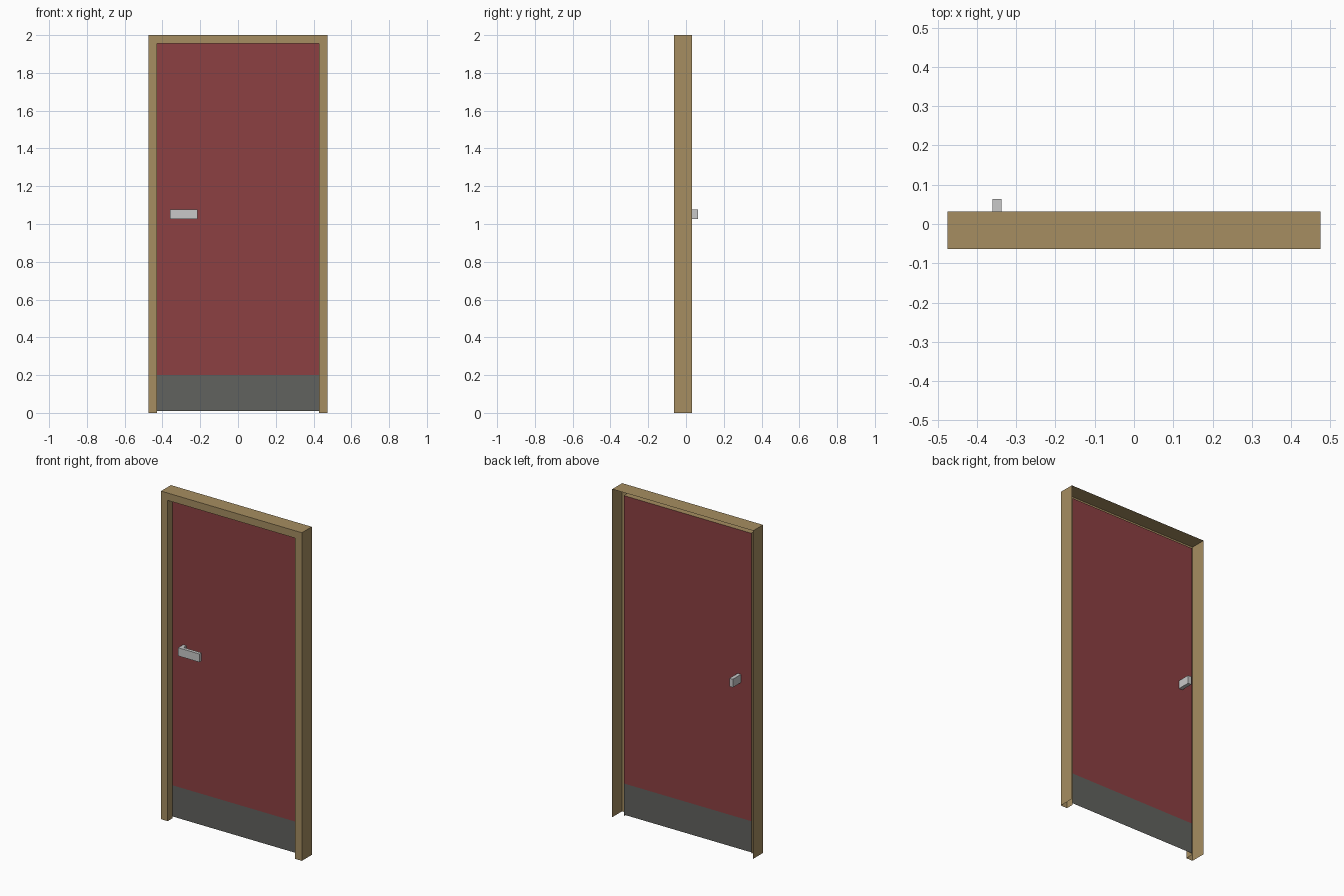
import bpy

if "Cube" in bpy.data.objects:
    bpy.data.objects.remove(bpy.data.objects["Cube"])


def material(name, rgb):
    m = bpy.data.materials.new(name)
    m.diffuse_color = (*rgb, 1)
    m.use_nodes = True
    m.node_tree.nodes["Principled BSDF"].inputs["Base Color"].default_value = m.diffuse_color
    return m


TAN = material("tan frame", (0.381, 0.270, 0.119))
RED = material("red panel", (0.262, 0.051, 0.054))
GREY = material("dark grey plate", (0.120, 0.122, 0.112))
SILVER = material("light metal", (0.578, 0.578, 0.578))


def mesh_object(name, verts, faces, mat):
    me = bpy.data.meshes.new(name)
    me.from_pydata(verts, [], faces)
    me.materials.append(mat)
    ob = bpy.data.objects.new(name, me)
    bpy.context.collection.objects.link(ob)
    return ob


def sheet(name, x, y, z0, z1, mat):
    mesh_object(name, [(-x, y, z0), (x, y, z0), (x, y, z1), (-x, y, z1)],
                [(0, 1, 2, 3)], mat)


HALF, TOP, DOOR_Y = 0.43, 1.955, -0.015
FRONT, BACK = -0.063, 0.032

# Pressed frame: open J profile (outward offset, y) swept up, across and down
profile = [(0.045, BACK), (0.045, FRONT), (0, FRONT), (0, DOOR_Y)]
verts, faces = [], []
for d, y in profile:
    w, h = HALF + d, TOP + d
    verts += [(-w, y, 0), (-w, y, h), (w, y, h), (w, y, 0)]
for i in range(3):
    for j in range(3):
        a = 4 * i + j
        faces.append((a, a + 4, a + 5, a + 1))
mesh_object("door_frame", verts, faces, TAN)

# Door leaf: upper panel and kick plate
sheet("door_panel", HALF, DOOR_Y, 0.2, TOP, RED)
sheet("kick_plate", HALF, DOOR_Y, 0.01, 0.2, GREY)

# Handle: L-shaped front lever with stem, and a plain stem on the back
X0, X1, X2, Z0, Z1 = -0.36, -0.337, -0.215, 1.026, 1.076


def prism(name, outline):
    n = len(outline)
    v = [(x, y, z) for z in (Z0, Z1) for x, y in outline]
    f = [tuple(reversed(range(n))), tuple(range(n, 2 * n))]
    f += [(i, (i + 1) % n, n + (i + 1) % n, n + i) for i in range(n)]
    mesh_object(name, v, f, SILVER)


prism("front_lever", [(X0, FRONT), (X2, FRONT), (X2, -0.043),
                      (X1, -0.043), (X1, DOOR_Y), (X0, DOOR_Y)])
prism("back_handle", [(X0, DOOR_Y), (X1, DOOR_Y), (X1, 0.063), (X0, 0.063)])
